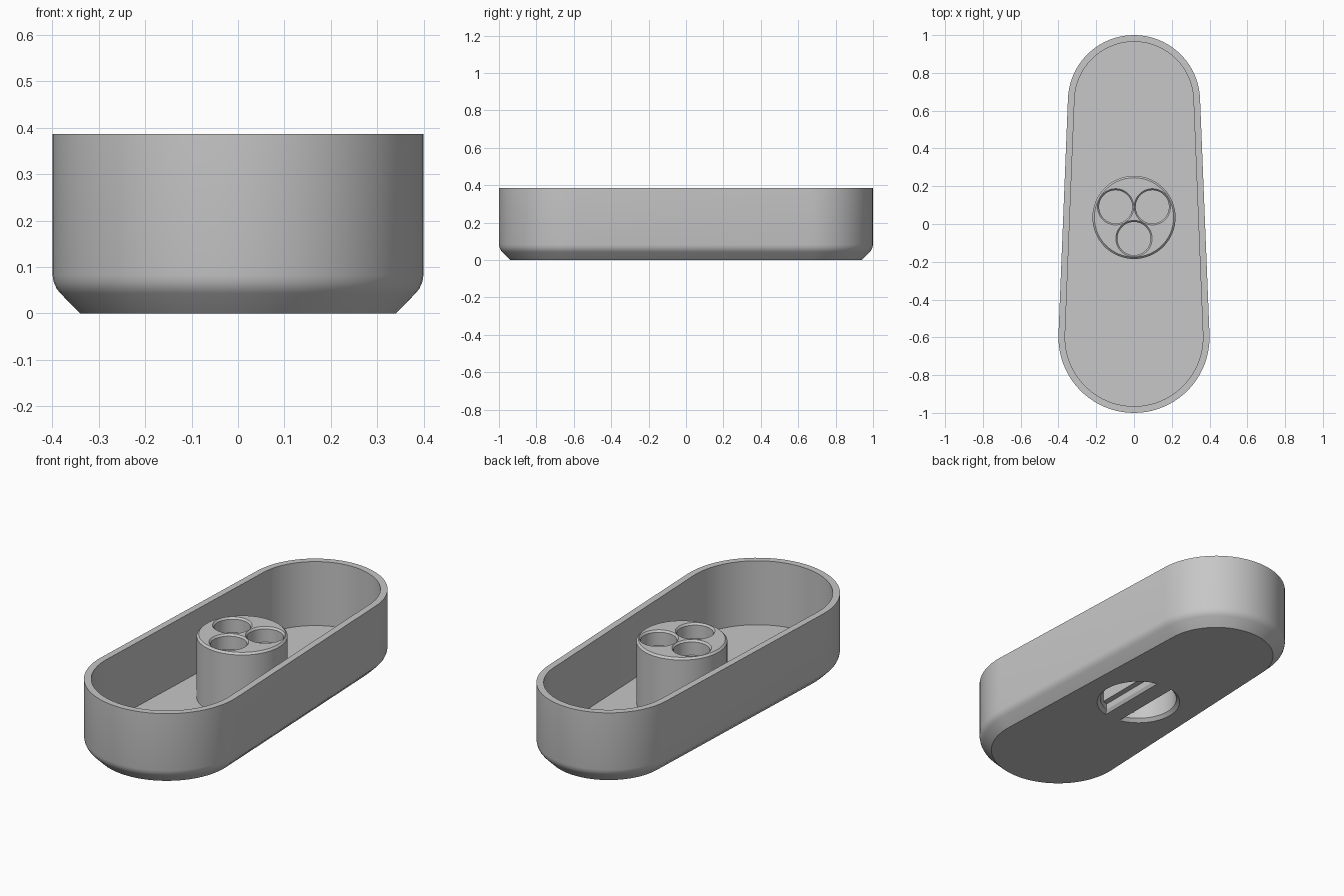
import bpy
import math
from math import cos, sin, pi

cube = bpy.data.objects.get("Cube")
if cube:
    bpy.data.objects.remove(cube, do_unlink=True)

grey = bpy.data.materials.new("plain grey")
grey.use_nodes = True
colour = (0.57, 0.57, 0.57, 1)
grey.diffuse_color = colour
grey.node_tree.nodes["Principled BSDF"].inputs["Base Color"].default_value = colour

AXIS_Y = 0.035   # centre of the column
HEIGHT = 0.386
COLUMN_TOP = 0.382


def loft(name, rings):
    """Join closed outlines of equal length, capping both ends."""
    n = len(rings[0])
    verts = [p for ring in rings for p in ring]
    faces = [tuple(reversed(range(n))), tuple(range(len(verts) - n, len(verts)))]
    for k in range(len(rings) - 1):
        a, b = k * n, (k + 1) * n
        for i in range(n):
            j = (i + 1) % n
            faces.append((a + i, a + j, b + j, b + i))
    mesh = bpy.data.meshes.new(name)
    mesh.from_pydata(verts, [], faces)
    mesh.materials.append(grey)
    obj = bpy.data.objects.new(name, mesh)
    bpy.context.collection.objects.link(obj)
    return obj


def arc(cx, cy, r, start, end, steps):
    return [(cx + r * cos(start + (end - start) * i / steps),
             cy + r * sin(start + (end - start) * i / steps)) for i in range(steps + 1)]


def tray_ring(inset, z):
    """Tapered outline: a wide front arc and a narrower back arc."""
    tilt = math.asin(0.05 / 1.25)
    back = arc(0, 0.65, 0.35 - inset, tilt, pi - tilt, 40)
    front = arc(0, -0.6, 0.4 - inset, pi - tilt, 2 * pi + tilt, 40)
    return [(x, y, z) for x, y in back + front]


def circle_ring(cx, cy, r, z, steps=64):
    return [(x, y, z) for x, y in arc(cx, cy, r, 0, 2 * pi, steps)[:-1]]


def half_disc_ring(side, r, chord, z):
    """Half disc cut off by a straight chord beside the grip bar."""
    a = math.acos(chord / r)
    turn = 0 if side > 0 else pi
    return [(x, y, z) for x, y in arc(0, AXIS_Y, r, turn - a, turn + a, 40)]


def combine(target, other, operation):
    mod = target.modifiers.new("combine", 'BOOLEAN')
    mod.operation = operation
    mod.solver = 'EXACT'
    mod.object = other
    other.hide_render = True
    bpy.context.view_layer.objects.active = target
    bpy.ops.object.modifier_apply(modifier=mod.name)
    bpy.data.objects.remove(other, do_unlink=True)


# Tray: bevelled foot, straight outer wall, flat rim, inner wall and floor
profile = [(0.06, 0), (0.017, 0.043), (0.009, 0.053), (0.003, 0.066), (0, 0.082),
           (0, HEIGHT), (0.035, HEIGHT), (0.035, 0.045)]
tray = loft("tray", [tray_ring(inset, z) for inset, z in profile])

# Central column with a chamfered top edge
column = loft("column", [circle_ring(0, AXIS_Y, r, z) for r, z in
                         [(0.22, 0.02), (0.22, COLUMN_TOP - 0.01), (0.21, COLUMN_TOP)]])
combine(tray, column, 'UNION')

# Three round sockets in the column top
for k in range(3):
    angle = pi / 6 + k * 2 * pi / 3
    cx, cy = 0.112 * cos(angle), AXIS_Y + 0.112 * sin(angle)
    socket = loft("socket_cutter", [circle_ring(cx, cy, r, z, 48) for r, z in
                                    [(0.088, COLUMN_TOP - 0.08), (0.088, COLUMN_TOP - 0.01),
                                     (0.096, COLUMN_TOP), (0.096, COLUMN_TOP + 0.05)]])
    combine(tray, socket, 'DIFFERENCE')

# Underside finger recesses, leaving a stepped grip bar between them
recess_profile = [(0.21, 0.046, -0.02), (0.21, 0.046, 0), (0.193, 0.056, 0.017),
                  (0.193, 0.056, 0.05), (0.193, 0.085, 0.051), (0.193, 0.085, 0.2)]
for side in (1, -1):
    recess = loft("recess_cutter", [half_disc_ring(side, *p) for p in recess_profile])
    combine(tray, recess, 'DIFFERENCE')

# Smooth curved walls, crisp edges
bpy.ops.object.select_all(action='DESELECT')
tray.select_set(True)
bpy.context.view_layer.objects.active = tray
bpy.ops.object.shade_smooth_by_angle(angle=math.radians(28))
